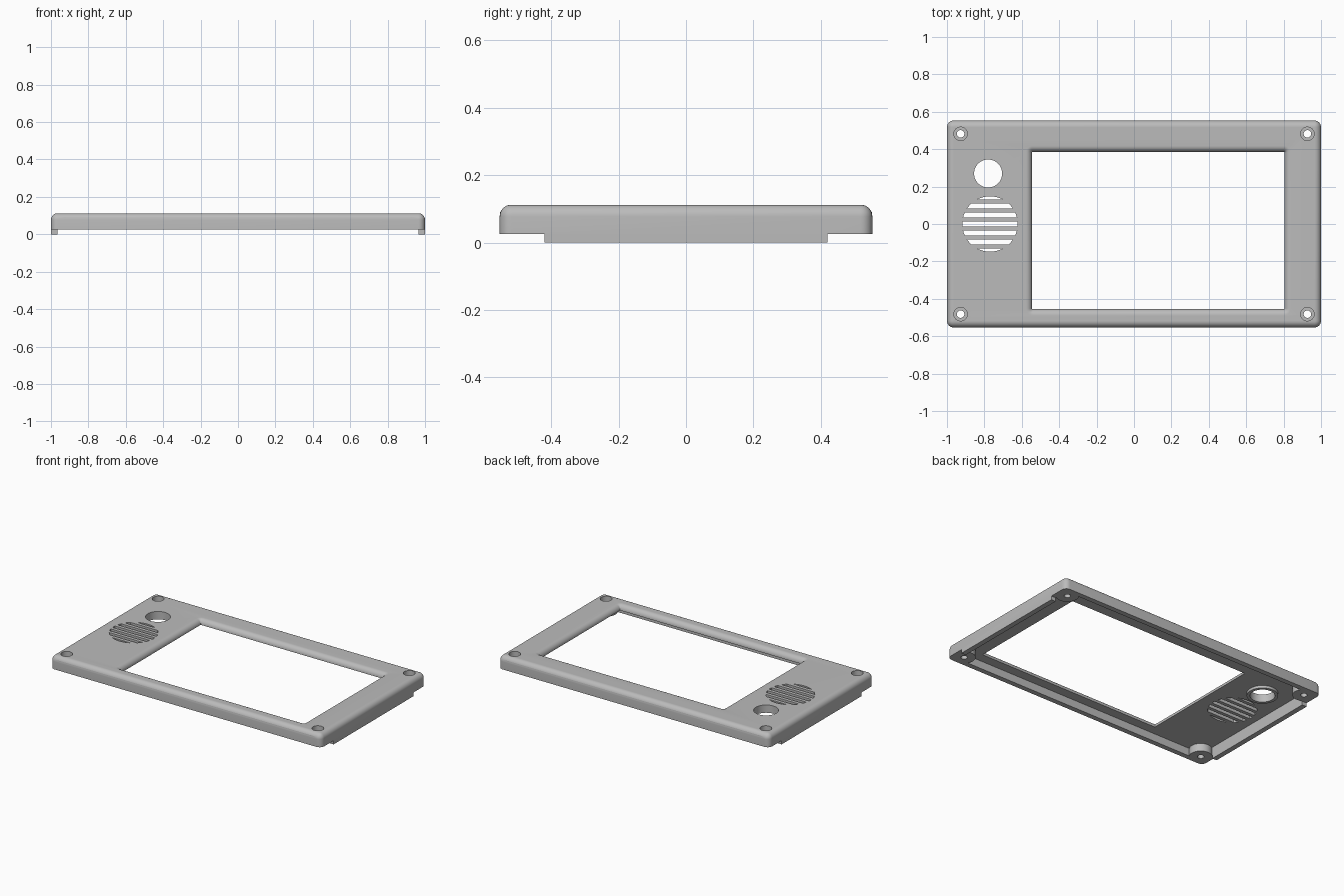
import bpy, bmesh, math

cube = bpy.data.objects.get("Cube")
if cube:
    bpy.data.objects.remove(cube, do_unlink=True)

grey = bpy.data.materials.new("light grey plastic")
grey.use_nodes = True
COLOR = (0.5, 0.5, 0.5, 1)
grey.diffuse_color = COLOR
grey.node_tree.nodes["Principled BSDF"].inputs["Base Color"].default_value = COLOR

HX, HY, TOP = 1.0, 0.553, 0.112      # half sizes and top of the bezel
RIM, CEIL, WALL = 0.025, 0.077, 0.034  # rim height, plate underside, wall
ROUND = 0.035                          # outer edge rounding


def finish(name, bm):
    bmesh.ops.recalc_face_normals(bm, faces=bm.faces)
    mesh = bpy.data.meshes.new(name)
    bm.to_mesh(mesh)
    bm.free()
    mesh.materials.append(grey)
    obj = bpy.data.objects.new(name, mesh)
    bpy.context.collection.objects.link(obj)
    return obj


def rounded_ring(hx, hy, r, steps=6):
    """Outline of a rounded rectangle."""
    pts = []
    for q, (sx, sy) in enumerate([(1, 1), (-1, 1), (-1, -1), (1, -1)]):
        for i in range(steps + 1):
            a = (q + i / steps) * math.pi / 2
            pts.append((sx * (hx - r) + r * math.cos(a),
                        sy * (hy - r) + r * math.sin(a)))
    return pts


def stack(name, levels, cx=0, cy=0):
    """Closed solid through outlines given as (z, points)."""
    bm = bmesh.new()
    rings = [[bm.verts.new((cx + x, cy + y, z)) for x, y in pts] for z, pts in levels]
    for a, b in zip(rings, rings[1:]):
        for i in range(len(a)):
            j = (i + 1) % len(a)
            bm.faces.new((a[i], a[j], b[j], b[i]))
    bm.faces.new(rings[0][::-1])
    bm.faces.new(rings[-1])
    return finish(name, bm)


def cylinder(name, x, y, r, z0, z1, n=40):
    pts = [(r * math.cos(2 * math.pi * i / n), r * math.sin(2 * math.pi * i / n))
           for i in range(n)]
    return stack(name, [(z0, pts), (z1, pts)], x, y)


def box(name, x0, x1, y0, y1, z0, z1):
    pts = [(x0, y0), (x1, y0), (x1, y1), (x0, y1)]
    return stack(name, [(z0, pts), (z1, pts)])


def combine(target, tool, operation):
    """Apply a boolean and remove the tool."""
    tool.hide_render = True
    mod = target.modifiers.new("cut", 'BOOLEAN')
    mod.operation, mod.object, mod.solver = operation, tool, 'EXACT'
    bpy.context.view_layer.objects.active = target
    bpy.ops.object.modifier_apply(modifier=mod.name)
    bpy.data.objects.remove(tool, do_unlink=True)


def cut(tool):
    combine(bezel, tool, 'DIFFERENCE')


def add(tool):
    combine(bezel, tool, 'UNION')


# Outer shell with rounded top edge
ARC = [i / 8 * math.pi / 2 for i in range(9)]
levels = [(0, rounded_ring(HX, HY, ROUND))]
for a in ARC:
    inset = ROUND * 0.97 * (1 - math.cos(a))
    levels.append((TOP - ROUND * (1 - math.sin(a)),
                   rounded_ring(HX - inset, HY - inset, ROUND - inset)))
bezel = stack("bezel", levels)

# Hollow underside, and notches that leave a tab along each short side
inner = rounded_ring(HX - WALL, HY - WALL, 0.01)
cut(stack("cavity", [(-0.1, inner), (CEIL, inner)]))
for s in (-1, 1):
    y0, y1 = sorted((s * 0.42, s * 0.7))
    cut(box("notch", -1.2, 1.2, y0, y1, -0.1, RIM))

# Display window with a rounded lip
WX, WY, LIP = 0.675, 0.42, 0.033
levels = [(0, rounded_ring(WX, WY, 0.003))]
for a in ARC:
    grow = LIP * (1 - math.cos(a))
    levels.append((TOP - LIP * (1 - math.sin(a)),
                   rounded_ring(WX + grow, WY + grow, 0.003 + grow)))
levels.append((0.2, rounded_ring(WX + LIP, WY + LIP, 0.003 + LIP)))
cut(stack("window", levels, 0.13, -0.035))

# Round opening with a collar below
add(cylinder("collar", -0.78, 0.27, 0.095, 0.06, 0.085))
cut(cylinder("round_opening", -0.78, 0.27, 0.075, -0.1, 0.2))

# Speaker grille: slots trimmed to a circle
for i in range(-3, 4):
    y0, y1 = i * 0.048 - 0.0125, i * 0.048 + 0.0125
    slot = box("slot", -1.2, -0.4, y0, y1, 0.03, 0.2)
    combine(slot, cylinder("grille_circle", -0.77, 0, 0.148, -0.1, 0.3, 64), 'INTERSECT')
    cut(slot)

# Corner screw bosses with counterbored holes
for sx in (-1, 1):
    for sy in (-1, 1):
        x, y = sx * 0.927, sy * 0.482
        add(cylinder("boss", x, y, 0.0695, RIM, 0.09))
        cut(cylinder("screw_hole", x, y, 0.02, -0.1, 0.2))
        cut(cylinder("counterbore", x, y, 0.036, 0.065, 0.2))

bpy.ops.object.select_all(action='DESELECT')
bezel.select_set(True)
bpy.context.view_layer.objects.active = bezel
bpy.ops.object.shade_smooth_by_angle(angle=math.radians(30))
